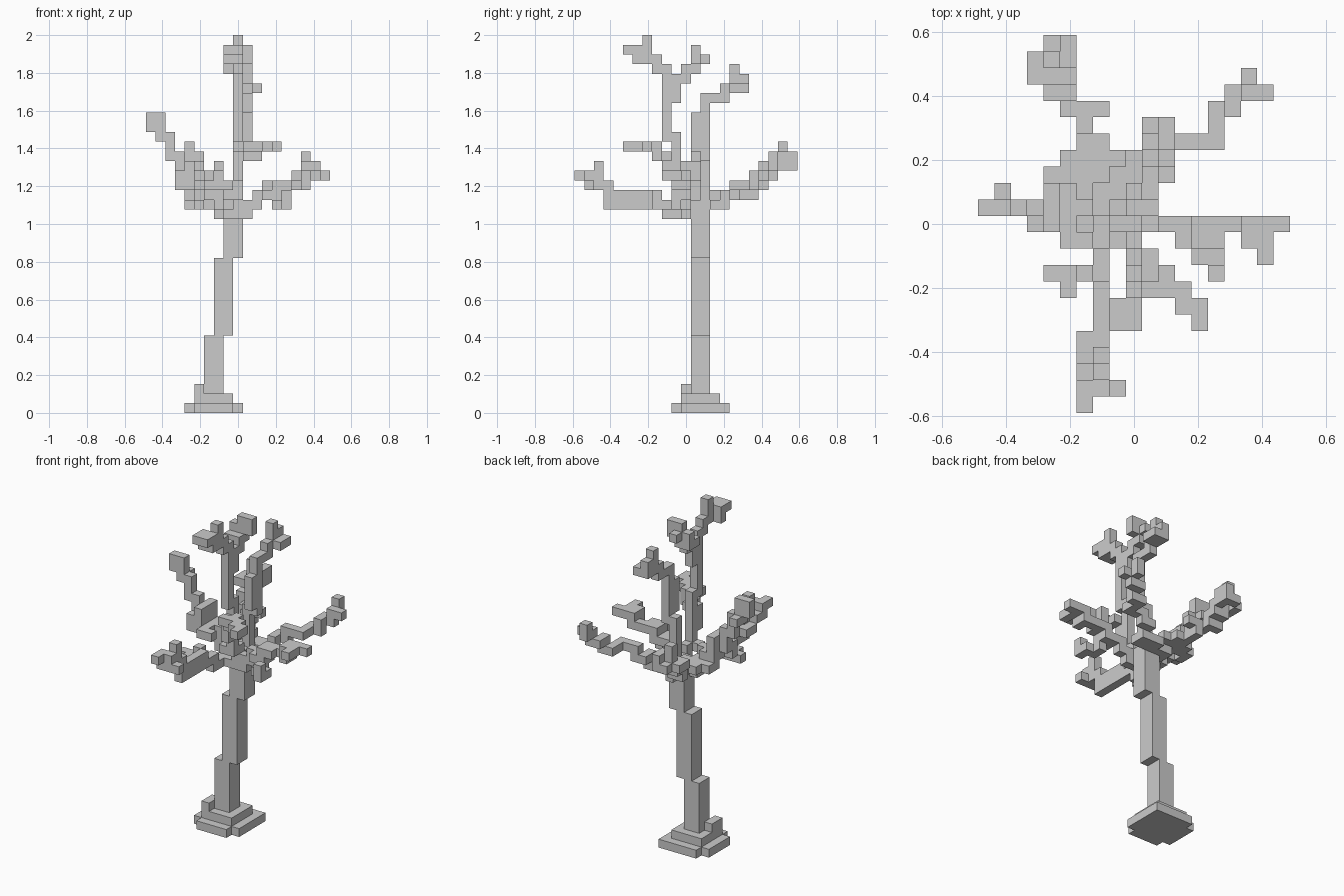
import bpy
import bmesh
from math import radians
from mathutils import Vector

cube = bpy.data.objects.get("Cube")
if cube:
    bpy.data.objects.remove(cube, do_unlink=True)

UNIT = 2 / 39                       # edge of one block
ORIGIN = Vector((9.5, 11.5, 0))     # grid point at the model's centre

bark = bpy.data.materials.new("grey_bark")
bark.use_nodes = True
bark.diffuse_color = (0.6, 0.6, 0.6, 1)
shader = next(n for n in bark.node_tree.nodes if n.type == "BSDF_PRINCIPLED")
shader.inputs["Base Color"].default_value = bark.diffuse_color
shader.inputs["Roughness"].default_value = 0.8

STEPS = {"r": (1, 0, 0), "l": (-1, 0, 0), "b": (0, 1, 0),
         "f": (0, -1, 0), "u": (0, 0, 1), "d": (0, 0, -1)}
parts = {}
taken = set()


def add(name, cells):
    """Give the free cells to a part."""
    fresh = set(cells) - taken
    parts.setdefault(name, set()).update(fresh)
    taken.update(fresh)


def block(name, xs, ys, zs):
    add(name, [(x, y, z) for x in range(*xs) for y in range(*ys) for z in range(*zs)])


def grow(name, start, path):
    """Walk block by block; brackets hold a twig that returns to its fork."""
    pos, forks, cells = start, [], [start]
    for c in path.replace(" ", ""):
        if c == "[":
            forks.append(pos)
        elif c == "]":
            pos = forks.pop()
        else:
            pos = tuple(p + s for p, s in zip(pos, STEPS[c]))
            cells.append(pos)
    add(name, cells)


def build(name, cells):
    """Skin the outer faces of a part and merge the flat areas."""
    bm = bmesh.new()
    for cell in cells:
        for step in STEPS.values():
            if tuple(p + s for p, s in zip(cell, step)) in taken:
                continue
            n = Vector(step)
            t = Vector((n.y, n.z, n.x))
            s = n.cross(t)
            mid = Vector(cell) + Vector((0.5, 0.5, 0.5)) + n / 2
            ring = [(-t - s), (t - s), (t + s), (s - t)]
            bm.faces.new([bm.verts.new((mid + o / 2 - ORIGIN) * UNIT) for o in ring])
    bmesh.ops.remove_doubles(bm, verts=bm.verts, dist=UNIT / 50)
    bmesh.ops.dissolve_limit(bm, angle_limit=radians(1), verts=bm.verts, edges=bm.edges)
    mesh = bpy.data.meshes.new(name)
    bm.to_mesh(mesh)
    bm.free()
    mesh.materials.append(bark)
    bpy.context.collection.objects.link(bpy.data.objects.new(name, mesh))


# Stepped foot with notched corners
block("root_base", (5, 9), (10, 16), (0, 1))
block("root_base", (4, 10), (11, 15), (0, 1))
block("root_base", (9, 10), (15, 16), (0, 1))
block("root_base", (5, 9), (11, 15), (1, 2))
block("root_base", (6, 8), (12, 14), (2, 3))
block("root_base", (5, 6), (11, 13), (2, 3))

# Trunk leaning sideways in three lengths
block("trunk", (6, 8), (12, 14), (3, 8))
block("trunk", (7, 9), (12, 14), (8, 16))
block("trunk", (8, 10), (12, 14), (16, 22))

# Low branches around the crown
grow("front_branch", (8, 11, 20),
     "lff u f [l[u]l[f]l] f[u]f[u]f[u]f[u]f u [l][bl] u f [uu][l] f [r][u] l u f")
grow("right_branch", (8, 12, 20),
     "lu [b] lu [u][b] lu [b] lu [fld] luu luu l [b] u [u] lu")
block("right_branch", (4, 5), (11, 14), (23, 26))
grow("right_back_twig", (8, 14, 21), "l u l l l f")
grow("right_front_twig", (5, 11, 23), "f r")
grow("back_right_branch", (7, 14, 22),
     "b [r] [ll] b l b [u] b u [r] l b [lu] u b [lulb] u b [ulu] b [l] u")
grow("back_left_branch", (9, 13, 21),
     "b [b] r [r] b r u b r u r r b b r u b r u [r] b u")
grow("left_branch", (9, 11, 20),
     "r u r u r [frdfrfu] r u [fr] r r r [furf] u r r")

# Two tall limbs with their twigs
grow("front_limb", (9, 11, 20),
     "uu f [l] uu [fuur fru f [l] rfrf] uuuu f uuuuu"
     "[b [d] u b u [l] b [lu] u [b] [ru] u]"
     "uu f u f [uu] f [lu] u f l")
grow("back_limb", (9, 13, 20),
     "uuuuuu r u [fuuu] uuuuu b b u b [rb] [uu] b u")

for part_name, part_cells in parts.items():
    build(part_name, part_cells)
